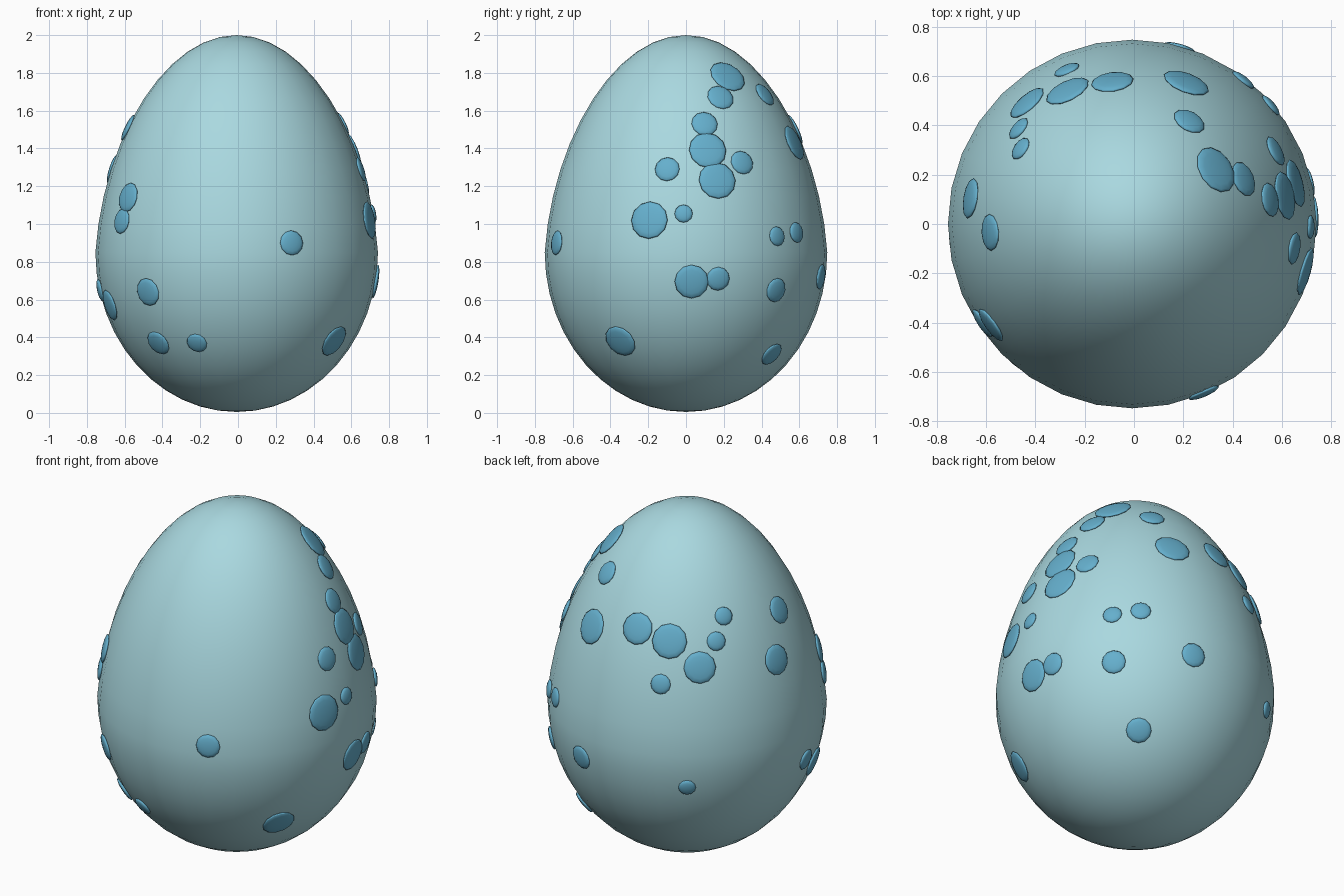
import bpy, bmesh, math
from mathutils import Vector, Matrix

if "Cube" in bpy.data.objects:
    bpy.data.objects.remove(bpy.data.objects["Cube"])

CX = -0.007          # egg axis in x
WIDE, RAD = 0.85, 0.748   # height and radius of the widest ring
BASE, TOP = 0.005, 2.0


def radius(z):
    """Egg radius at a height: half ellipse below, tapered half ellipse above."""
    if z < WIDE:
        s = (WIDE - z) / (WIDE - BASE)
        return RAD * math.sqrt(max(0, 1 - s * s))
    s = (z - WIDE) / (TOP - WIDE)
    return RAD * math.sqrt(max(0, 1 - s * s)) * (1 - 0.1 * s)


def material(name, color):
    m = bpy.data.materials.new(name)
    m.diffuse_color = (*color, 1)
    m.use_nodes = True
    m.node_tree.nodes["Principled BSDF"].inputs["Base Color"].default_value = m.diffuse_color
    return m


def add_object(name, bm, mat):
    mesh = bpy.data.meshes.new(name)
    bmesh.ops.recalc_face_normals(bm, faces=bm.faces)
    for f in bm.faces:
        f.smooth = True
    bm.to_mesh(mesh)
    bm.free()
    mesh.materials.append(mat)
    ob = bpy.data.objects.new(name, mesh)
    bpy.context.collection.objects.link(ob)
    return ob


shell_mat = material("pale_aqua", (0.40, 0.69, 0.745))
spot_mat = material("sky_blue", (0.13, 0.43, 0.61))

# Egg shell: profile spun around the vertical axis
bm = bmesh.new()
RINGS, SIDES = 24, 32
profile = []
for i in range(RINGS + 1):
    a = math.pi * i / RINGS
    c = math.cos(a)
    z = WIDE - c * ((WIDE - BASE) if c > 0 else (TOP - WIDE))
    profile.append(bm.verts.new((CX + radius(z), 0, z)))
edges = [bm.edges.new(p) for p in zip(profile, profile[1:])]
bmesh.ops.spin(bm, geom=profile + edges, cent=(CX, 0, 0), axis=(0, 0, 1),
               angle=math.tau, steps=SIDES, use_duplicate=False)
bmesh.ops.remove_doubles(bm, verts=bm.verts, dist=0.0005)
add_object("egg_shell", bm, shell_mat)

# Spots: azimuth in degrees, height, radius
SPOTS = [
    # right side
    (33, 1.78, .10), (22, 1.67, .073), (10, 1.53, .07), (10.5, 1.39, .10),
    (14, 1.23, .10), (-8.6, 1.29, .066), (27, 1.325, .065), (-15.4, 1.02, .10),
    (-1, 1.055, .048), (2.3, .695, .09), (13.3, .71, .063), (-34, .38, .09),
    # back
    (61, 1.685, .068), (69, 1.43, .097), (40.6, .935, .052), (52.4, .955, .055),
    (41, .65, .065), (52, .31, .068), (75, .72, .068), (98, 1.50, .087),
    (116, 1.46, .095), (113, 1.24, .055), (131, 1.33, .087), (140, 1.455, .052),
    (146, 1.57, .05), (125, .66, .047),
    # left side
    (183.4, 1.51, .075), (171, 1.29, .083), (198, .57, .085), (186, .65, .06),
    # front
    (215.5, 1.14, .08), (213.5, 1.015, .068), (293, .90, .066),
    (229.6, .64, .075), (227.6, .37, .07), (250, .37, .056),
]
bm = bmesh.new()
for az, z, size in SPOTS:
    a = math.radians(az)
    slope = (radius(z + 0.01) - radius(z - 0.01)) / 0.02
    normal = Vector((math.cos(a), math.sin(a), -slope)).normalized()
    centre = Vector((CX + radius(z) * math.cos(a), radius(z) * math.sin(a), z))
    # flattened ball lying tangent to the shell
    place = (Matrix.Translation(centre) @ normal.to_track_quat('Z', 'Y').to_matrix().to_4x4()
             @ Matrix.Diagonal((size, size, 0.015, 1)))
    bmesh.ops.create_uvsphere(bm, u_segments=12, v_segments=8, radius=1, matrix=place)
add_object("spots", bm, spot_mat)
